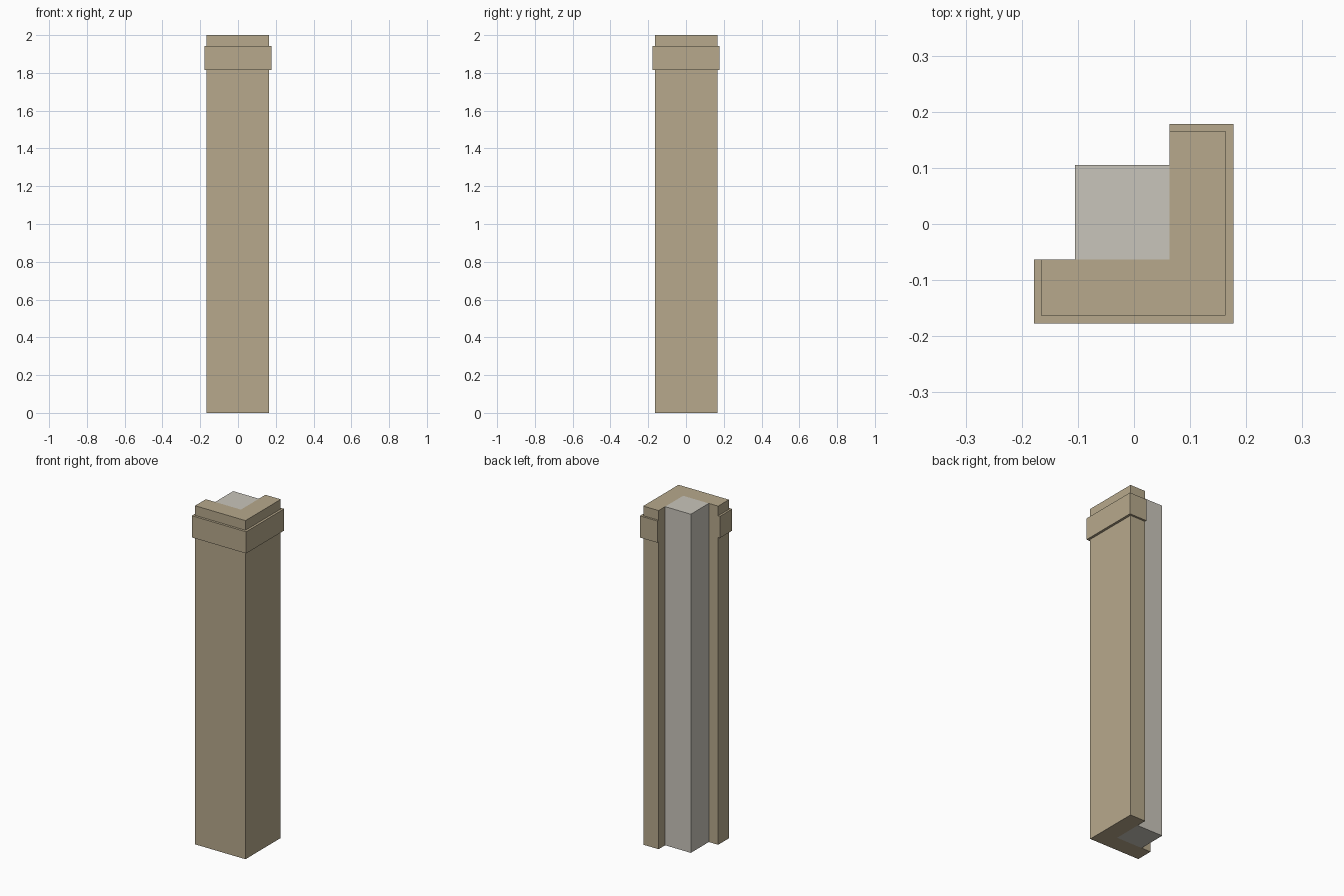
import bpy
import bmesh

if "Cube" in bpy.data.objects:
    bpy.data.objects.remove(bpy.data.objects["Cube"])


def material(name, color):
    m = bpy.data.materials.new(name)
    m.diffuse_color = (*color, 1.0)
    m.use_nodes = True
    m.node_tree.nodes["Principled BSDF"].inputs["Base Color"].default_value = m.diffuse_color
    return m


def prism(name, outline, z0, z1, mat):
    """Extrude a plan outline (counter-clockwise) from z0 to z1."""
    bm = bmesh.new()
    face = bm.faces.new([bm.verts.new((x, y, z0)) for x, y in outline])
    top = bmesh.ops.extrude_face_region(bm, geom=[face])["geom"]
    for v in top:
        if isinstance(v, bmesh.types.BMVert):
            v.co.z = z1
    bmesh.ops.recalc_face_normals(bm, faces=bm.faces)
    mesh = bpy.data.meshes.new(name)
    bm.to_mesh(mesh)
    bm.free()
    mesh.materials.append(mat)
    obj = bpy.data.objects.new(name, mesh)
    bpy.context.collection.objects.link(obj)
    return obj


tan = material("tan_casing", (0.474, 0.397, 0.262))
grey = material("pale_grey_core", (0.584, 0.558, 0.497))

# Plan limits: casing faces, band faces and the inner corner
LEFT, RIGHT, FRONT, BACK = -0.166, 0.163, -0.163, 0.166
B_LEFT, B_RIGHT, B_FRONT, B_BACK = -0.178, 0.177, -0.177, 0.178
IN_X, IN_Y = 0.063, -0.063

# L-shaped corner casing
prism("corner_casing", [(LEFT, FRONT), (RIGHT, FRONT), (RIGHT, BACK),
                        (IN_X, BACK), (IN_X, IN_Y), (LEFT, IN_Y)], 0, 2, tan)

# Trim band wrapped around the outer faces and both ends of the casing
prism("trim_band", [(B_LEFT, IN_Y), (B_LEFT, B_FRONT), (B_RIGHT, B_FRONT),
                    (B_RIGHT, B_BACK), (IN_X, B_BACK), (IN_X, BACK),
                    (RIGHT, BACK), (RIGHT, FRONT), (LEFT, FRONT),
                    (LEFT, IN_Y)], 1.815, 1.943, tan)

# Square post standing in the inner corner
prism("core_post", [(-0.105, IN_Y), (IN_X, IN_Y), (IN_X, 0.105),
                    (-0.105, 0.105)], 0, 2, grey)
